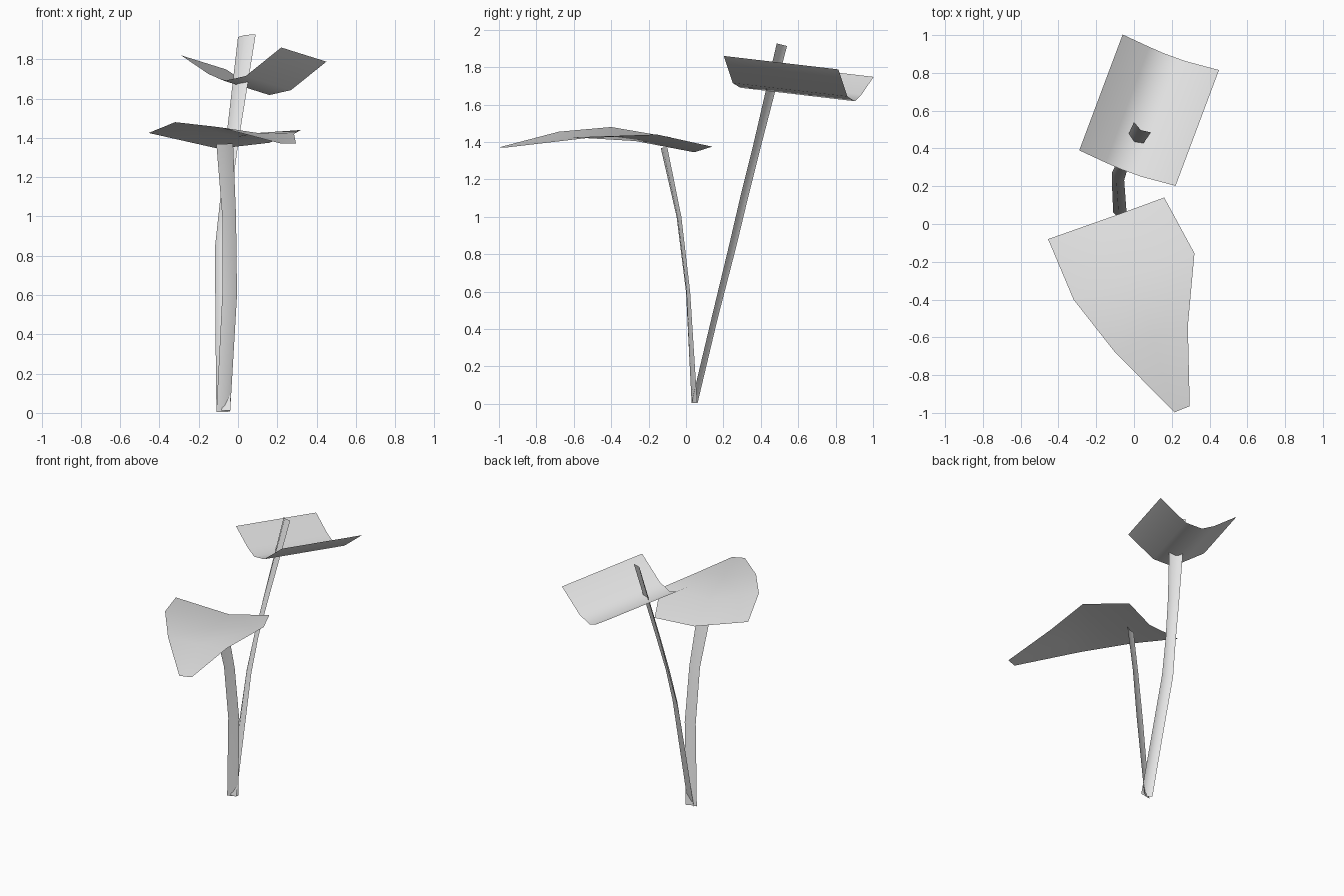
import bpy
from mathutils import Vector

cube = bpy.data.objects.get("Cube")
if cube:
    bpy.data.objects.remove(cube, do_unlink=True)

grey = bpy.data.materials.new("pale_grey")
grey.use_nodes = True
colour = (0.8, 0.8, 0.8, 1)
grey.diffuse_color = colour
grey.node_tree.nodes["Principled BSDF"].inputs["Base Color"].default_value = colour


def sheet(name, rows):
    """Smooth open surface spanned between rows of points."""
    n = len(rows[0])
    verts = [p for row in rows for p in row]
    faces = [(i * n + j, i * n + j + 1, (i + 1) * n + j + 1, (i + 1) * n + j)
             for i in range(len(rows) - 1) for j in range(n - 1)]
    mesh = bpy.data.meshes.new(name)
    mesh.from_pydata(verts, [], faces)
    mesh.materials.append(grey)
    mesh.shade_smooth()
    obj = bpy.data.objects.new(name, mesh)
    bpy.context.collection.objects.link(obj)
    return obj


def stem(name, stations, bulge, lean):
    """Folded strip: each station is height, left edge x y, right edge x y."""
    rows = []
    for z, lx, ly, rx, ry in stations:
        left, right = Vector((lx, ly, z)), Vector((rx, ry, z))
        chord = (right - left).normalized()
        mid = (left + right) / 2 + Vector((chord.y, -chord.x, 0)) * bulge
        row = [left, mid, right]
        centre = (ly + ry) / 2
        for p in row:
            p.z = max(0, p.z - lean * (p.y - centre))
        rows.append(row)
    return sheet(name, rows)


# Front stem, arching forward
stem("front_stem", [(0.005, -0.11, 0.03, -0.04, 0.06),
                    (0.6, -0.08, 0.0, -0.005, 0.022),
                    (1.0, -0.08, -0.05, -0.01, -0.025),
                    (1.37, -0.11, -0.135, -0.025, -0.10)], 0.008, -0.1)

# Back stem, leaning backward and passing through its leaf
stem("back_stem", [(0.008, -0.11, 0.062, -0.037, 0.032),
                   (0.45, -0.115, 0.167, -0.045, 0.137),
                   (0.85, -0.117, 0.27, -0.052, 0.232),
                   (1.1, -0.09, 0.33, -0.035, 0.29),
                   (1.36, -0.065, 0.395, 0.0, 0.355),
                   (1.92, 0.0, 0.54, 0.09, 0.485)], 0.018, 0.24)

# Front leaf, narrowing to a drooping tip
sheet("front_leaf", [
    [(-0.455, -0.08, 1.425), (-0.10, 0.045, 1.345), (0.16, 0.14, 1.375)],
    [(-0.32, -0.40, 1.48), (0.0, -0.27, 1.405), (0.32, -0.155, 1.44)],
    [(-0.10, -0.68, 1.455), (0.10, -0.605, 1.425), (0.285, -0.54, 1.42)],
    [(0.215, -0.997, 1.372), (0.255, -0.98, 1.37), (0.295, -0.965, 1.37)]][::-1])

# Back leaf, a trough-shaped profile swept backward
profile = [(-0.29, 0.39, 1.82), (-0.15, 0.325, 1.725), (-0.07, 0.29, 1.69),
           (0.04, 0.25, 1.715), (0.22, 0.202, 1.86)]
sweep = Vector((0.23, 0.613, -0.072))
sheet("back_leaf", [[Vector(p) + sweep * t for p in profile] for t in (0, 0.5, 1)])
